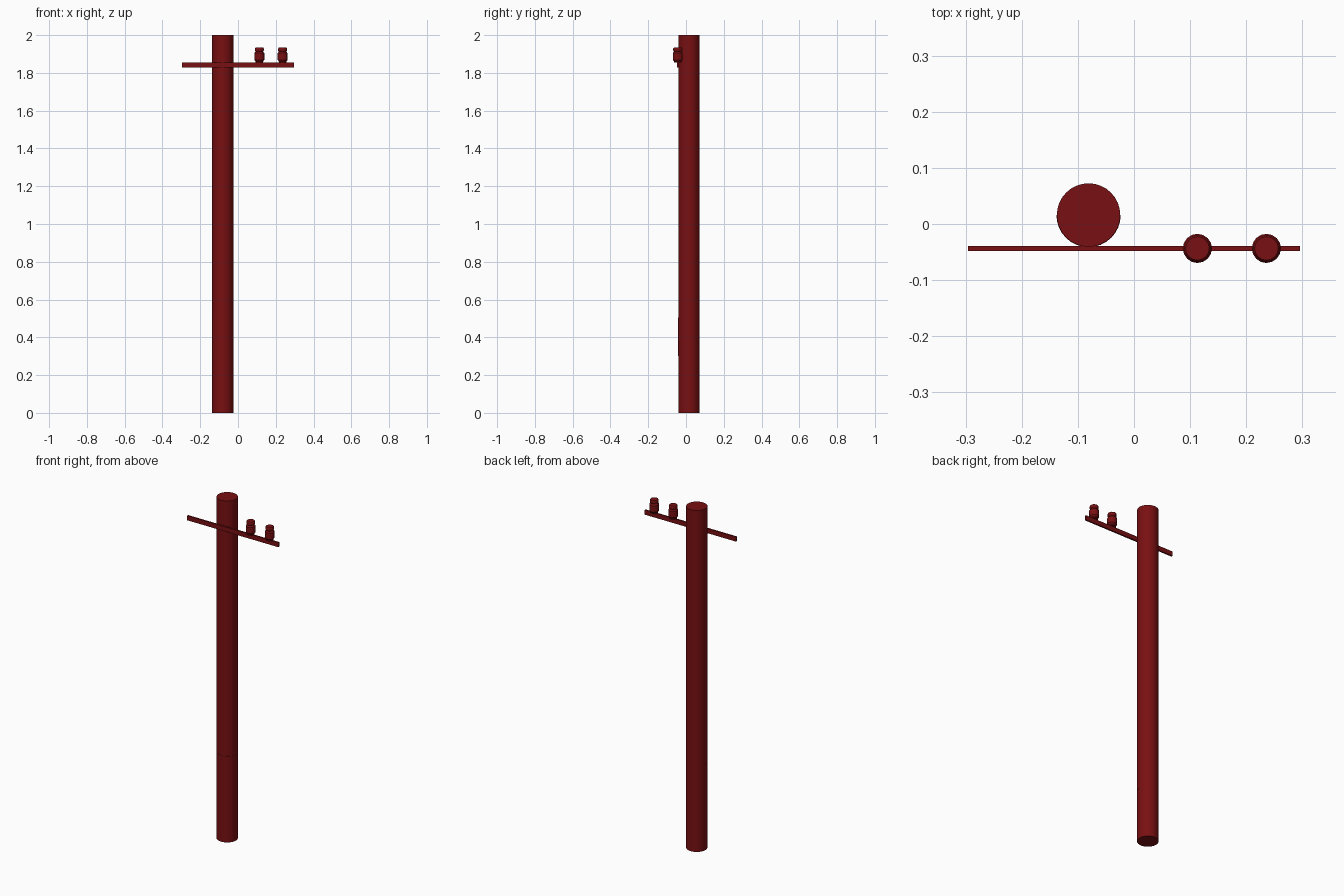
import bpy
import bmesh
from math import cos, sin, pi, radians

if "Cube" in bpy.data.objects:
    bpy.data.objects.remove(bpy.data.objects["Cube"])

red = bpy.data.materials.new("dark_red")
red.diffuse_color = (0.19, 0.005, 0.006, 1)
red.use_nodes = True
red.node_tree.nodes["Principled BSDF"].inputs["Base Color"].default_value = red.diffuse_color

POLE_X, POLE_Y, POLE_R = -0.081, 0.016, 0.0565
ARM_Y = -0.0435


def finish(name, bm, location, smooth=True):
    bmesh.ops.recalc_face_normals(bm, faces=bm.faces)
    mesh = bpy.data.meshes.new(name)
    bm.to_mesh(mesh)
    bm.free()
    obj = bpy.data.objects.new(name, mesh)
    obj.location = location
    mesh.materials.append(red)
    bpy.context.collection.objects.link(obj)
    if smooth:
        bpy.ops.object.select_all(action='DESELECT')
        obj.select_set(True)
        bpy.context.view_layer.objects.active = obj
        bpy.ops.object.shade_smooth_by_angle(angle=radians(30))
    return obj


def turned(name, profile, sides, location):
    """Closed solid of revolution from (radius, height) points."""
    bm = bmesh.new()
    rings = [[bm.verts.new((r * cos(2 * pi * i / sides), r * sin(2 * pi * i / sides), z))
              for i in range(sides)] for r, z in profile]
    for low, high in zip(rings, rings[1:]):
        for i in range(sides):
            j = (i + 1) % sides
            bm.faces.new((low[i], low[j], high[j], high[i]))
    bm.faces.new(rings[0])
    bm.faces.new(rings[-1])
    return finish(name, bm, location)


# Pole
turned("pole", [(POLE_R, 0), (POLE_R, 2)], 32, (POLE_X, POLE_Y, 0))

# Thin plate wrapped around the front half of the pole
bm = bmesh.new()
steps = 16
columns = []
for i in range(steps + 1):
    a = pi + pi * i / steps
    columns.append([bm.verts.new((r * cos(a), r * sin(a), z))
                    for r, z in ((POLE_R - 0.001, 0.3), (POLE_R + 0.0008, 0.3),
                                 (POLE_R + 0.0008, 0.505), (POLE_R - 0.001, 0.505))])
for a, b in zip(columns, columns[1:]):
    for k in range(4):
        m = (k + 1) % 4
        bm.faces.new((a[k], b[k], b[m], a[m]))
bm.faces.new(columns[0])
bm.faces.new(columns[-1])
finish("pole_plate", bm, (POLE_X, POLE_Y, 0))

# Crossarm on the front of the pole
bm = bmesh.new()
bmesh.ops.create_cube(bm, size=1)
bmesh.ops.scale(bm, vec=(0.591, 0.009, 0.027), verts=bm.verts)
finish("crossarm", bm, (0, ARM_Y, 1.8415), smooth=False)

# Insulators standing on one end of the crossarm
insulator = [(0.020, 0), (0.020, 0.006), (0.026, 0.014), (0.026, 0.050),
             (0.020, 0.058), (0.024, 0.064), (0.024, 0.074), (0.021, 0.079)]
for name, x in (("inner_insulator", 0.113), ("outer_insulator", 0.236)):
    turned(name, insulator, 16, (x, ARM_Y, 1.8545))
